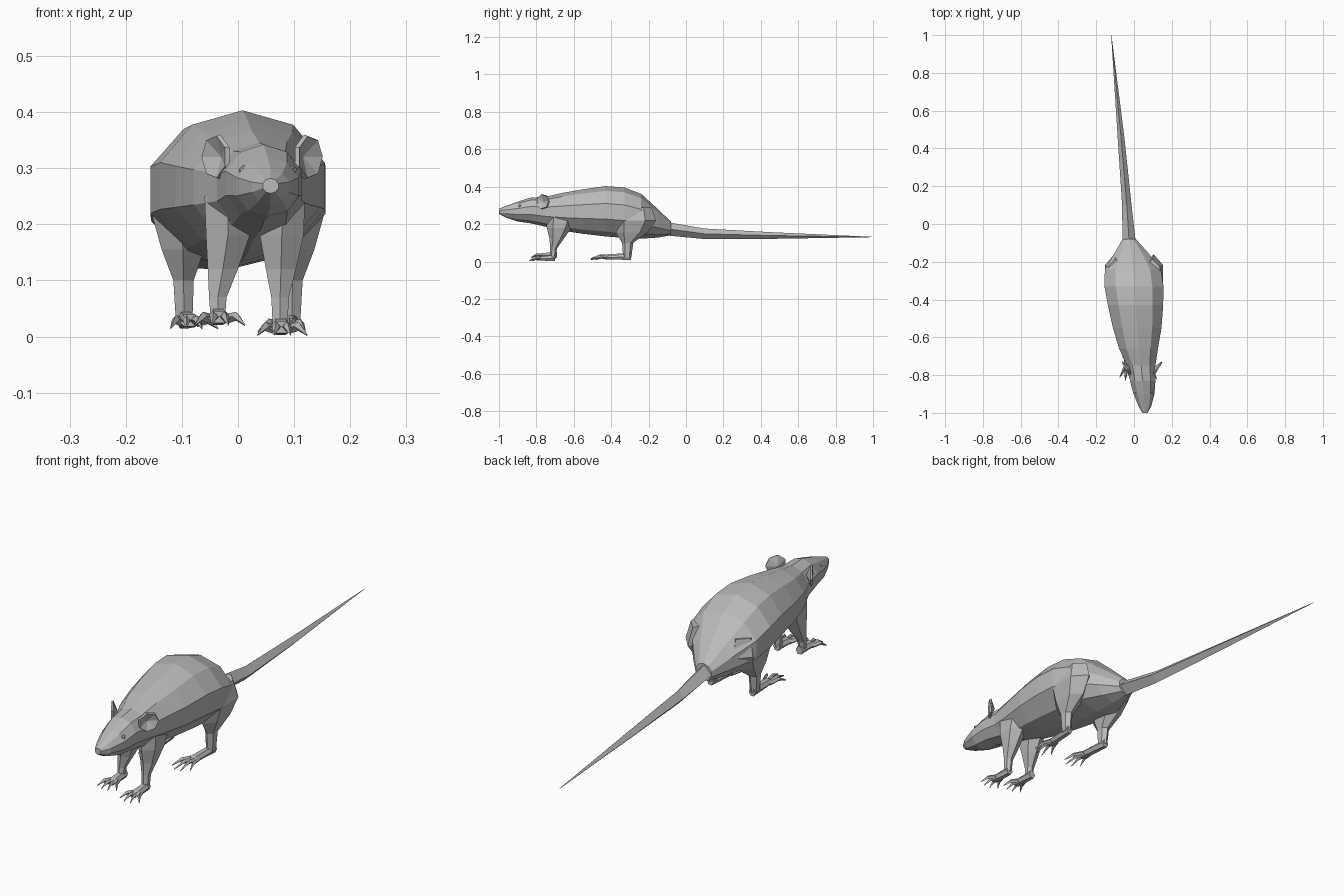
import bpy, bmesh, math
from mathutils import Vector

if "Cube" in bpy.data.objects:
    bpy.data.objects.remove(bpy.data.objects["Cube"])

mat = bpy.data.materials.new("fur grey")
mat.diffuse_color = (0.5, 0.5, 0.5, 1)
mat.use_nodes = True
mat.node_tree.nodes["Principled BSDF"].inputs["Base Color"].default_value = mat.diffuse_color


def finish(name, bm):
    bmesh.ops.recalc_face_normals(bm, faces=bm.faces[:])
    me = bpy.data.meshes.new(name)
    bm.to_mesh(me)
    bm.free()
    me.materials.append(mat)
    ob = bpy.data.objects.new(name, me)
    bpy.context.collection.objects.link(ob)
    return ob


def skin(bm, rings):
    """Join rings of points into a closed tube."""
    vs = [[bm.verts.new(p) for p in r] for r in rings]
    n = len(vs[0])
    for a, b in zip(vs, vs[1:]):
        for i in range(n):
            j = (i + 1) % n
            bm.faces.new((a[i], a[j], b[j], b[i]))
    bm.faces.new(vs[0])
    bm.faces.new(vs[-1])


def ring_v(x, y, z, rx, rz, n, off=0.0):
    """Upright ring facing along y."""
    return [Vector((x + rx * math.sin(t), y, z + rz * math.cos(t)))
            for t in (2 * math.pi * (k + off) / n for k in range(n))]


def ring_h(x, y, z, rx, ry, n=6):
    """Level ring facing along z."""
    return [Vector((x + rx * math.cos(t), y + ry * math.sin(t), z))
            for t in (2 * math.pi * (k + 0.5) / n for k in range(n))]


# Body and head: y, centre x, half width, bottom z, top z
body = [
    (-1.00, .058, .014, .255, .282), (-.965, .058, .034, .236, .296),
    (-.90, .053, .056, .214, .320), (-.83, .046, .068, .204, .342),
    (-.75, .038, .076, .186, .346), (-.66, .024, .104, .165, .367),
    (-.55, .017, .130, .148, .386), (-.43, .008, .148, .134, .403),
    (-.33, .000, .158, .126, .396), (-.24, -.006, .150, .122, .362),
    (-.15, -.014, .088, .128, .280), (-.08, -.025, .036, .140, .212)]
bm = bmesh.new()
skin(bm, [ring_v(cx, y, (b + t) / 2, w * 1.04, (t - b) / 2, 10)
          for y, cx, w, b, t in body])
finish("body", bm)

# Tail: four-sided taper
tail = [(-.025, -.11, .176, .036, .036), (-.038, .10, .148, .025, .028),
        (-.068, .45, .139, .018, .018), (-.12, 1.0, .131, .001, .001)]
bm = bmesh.new()
skin(bm, [ring_v(*p, 4) for p in tail])
finish("tail", bm)


def foot(bm, x, y, z, length, w, spread, lean):
    """Flat foot from heel y forward, with four tapered toes."""
    mid = y - length * 0.55
    mx = x + lean * 0.5
    skin(bm, [ring_v(x, y, z + .018, w * .7, .018, 6, .5),
              ring_v(mx, mid, z + .016, w, .013, 6, .5),
              ring_v(mx, mid - .02, z + .012, w * .8, .007, 6, .5)])
    for k in range(4):
        s = (k - 1.5) / 1.5
        reach = length * (1 if abs(s) < .5 else .88)
        tip = x + lean + s * spread
        bx = mx + s * w * .7
        skin(bm, [ring_v(bx, mid + .01, z + .014, .008, .009, 4),
                  ring_v((bx + tip) / 2, (mid + y - reach) / 2, z + .018, .007, .008, 4),
                  ring_v(tip, y - reach, z + .003, .001, .002, 4)])


def leg(name, rings, foot_args):
    bm = bmesh.new()
    skin(bm, [ring_h(*r) for r in rings])
    foot(bm, *foot_args)
    finish(name, bm)


# Front legs: x of shoulder, x of ankle, ground height, foot y
for side, sx, ax, gz, fy in (("right", .078, .075, .0, -.70), ("left", -.018, -.036, .018, -.69)):
    leg("front_leg_" + side,
        [(sx, -.665, .25, .048, .085), (sx, -.678, .18, .045, .066),
         ((sx + ax) / 2, -.692, .12, .031, .038), (ax, -.708, .07, .018, .018),
         (ax, -.712, gz + .015, .015, .016)],
        (ax, fy, gz, .14, .022, .044, .004))

# Hind legs with broad thighs
for side, s, gz in (("right", 1, .006), ("left", -1, .012)):
    leg("hind_leg_" + side,
        [(.098 * s, -.27, .29, .045, .085), (.104 * s, -.275, .22, .058, .115),
         (.098 * s, -.29, .155, .044, .085), (.097 * s, -.312, .10, .021, .030),
         (.096 * s, -.314, gz + .015, .017, .022)],
        (.096 * s, -.295, gz, .215, .021, .042, -.018 * s))

# Ears: thin cupped six-sided discs facing forward and outward
for side, s in (("right", 1), ("left", -1)):
    c = Vector((.043 + s * .086, -.768, .320))
    across = Vector((.55 * s, .83, 0))
    out = Vector((.83 * s, -.55, 0))
    bm = bmesh.new()
    hub = bm.verts.new(c - out * .016)
    rim = [bm.verts.new(c + across * .040 * math.cos(t) + Vector((0, 0, .038 * math.sin(t))))
           for t in (math.pi * k / 3.5 for k in range(7))]
    for i in range(7):
        bm.faces.new((hub, rim[i], rim[(i + 1) % 7]))
    ear = finish("ear_" + side, bm)
    m = ear.modifiers.new("thickness", "SOLIDIFY")
    m.thickness = .008

# Eyes: small bumps on the sides of the head
for side, s in (("right", 1), ("left", -1)):
    bm = bmesh.new()
    bmesh.ops.create_icosphere(bm, subdivisions=1, radius=.011)
    bmesh.ops.translate(bm, verts=bm.verts[:], vec=(.053 + s * .042, -.89, .295))
    finish("eye_" + side, bm)
